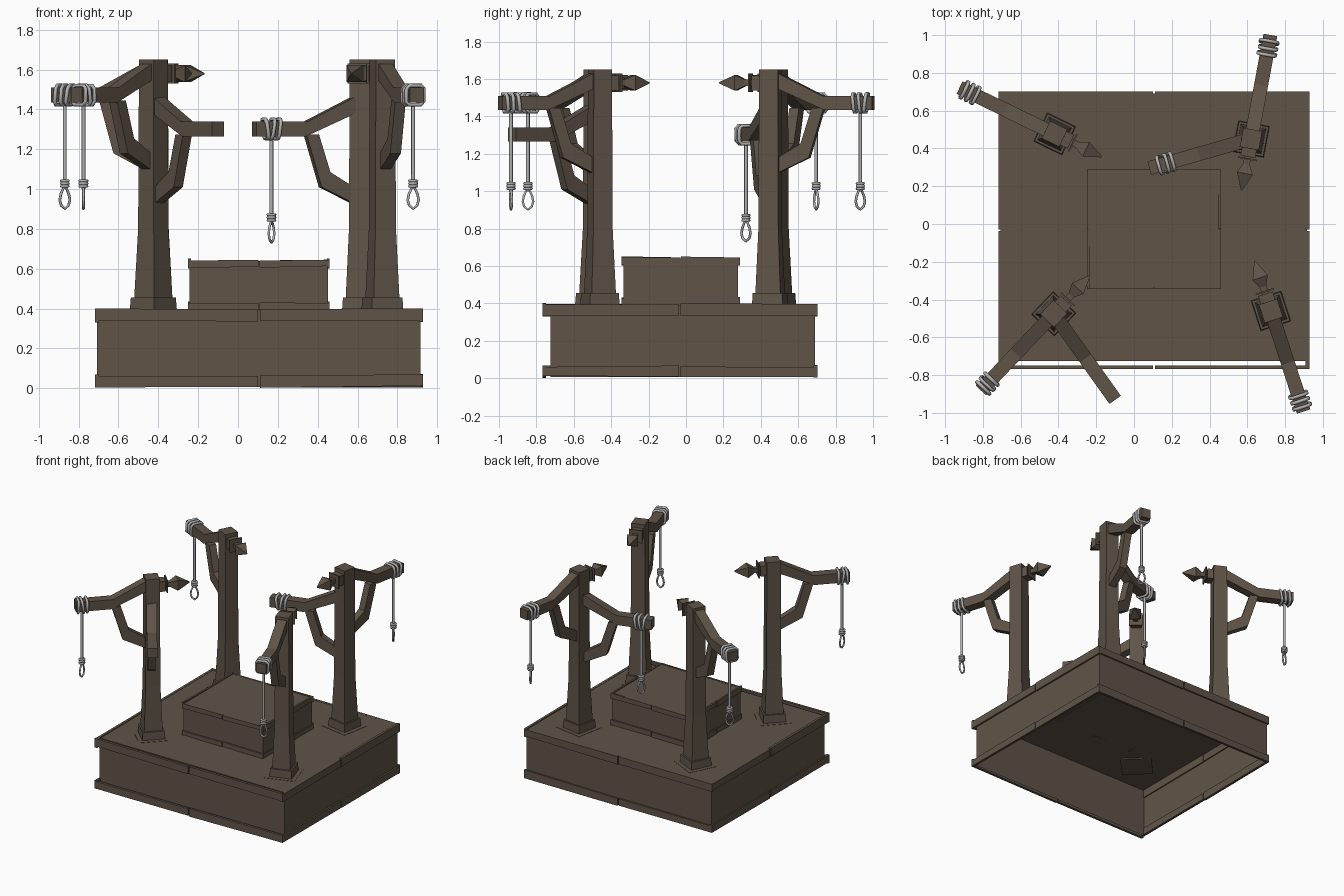
import bpy, bmesh, math, random
from mathutils import Matrix, Vector

if "Cube" in bpy.data.objects:
    bpy.data.objects.remove(bpy.data.objects["Cube"])

random.seed(4)


def material(name, rgb):
    m = bpy.data.materials.new(name)
    m.diffuse_color = (*rgb, 1)
    m.use_nodes = True
    m.node_tree.nodes["Principled BSDF"].inputs["Base Color"].default_value = m.diffuse_color
    return m


WOOD = material("dark_wood", (0.115, 0.088, 0.064))
ROPE = material("grey_rope", (0.45, 0.45, 0.45))


def finish(name, bm, mat, M=Matrix()):
    bmesh.ops.recalc_face_normals(bm, faces=bm.faces)
    me = bpy.data.meshes.new(name)
    bm.to_mesh(me)
    bm.free()
    me.materials.append(mat)
    ob = bpy.data.objects.new(name, me)
    ob.matrix_world = M
    bpy.context.collection.objects.link(ob)
    return ob


def loft(name, rings, M=Matrix(), open_bottom=False):
    """Skin a list of equally long vertex rings, capping the ends."""
    bm = bmesh.new()
    vs = [[bm.verts.new(p) for p in r] for r in rings]
    n = len(vs[0])
    for a, b in zip(vs, vs[1:]):
        for i in range(n):
            bm.faces.new((a[i], a[(i + 1) % n], b[(i + 1) % n], b[i]))
    if not open_bottom:
        bm.faces.new(vs[0])
    bm.faces.new(vs[-1])
    return finish(name, bm, WOOD, M)


def rect(x0, x1, y0, y1, z):
    return [(x0, y0, z), (x1, y0, z), (x1, y1, z), (x0, y1, z)]


def square_z(h, z):
    return rect(-h, h, -h, h, z)


def square_x(h, x, z):
    return [(x, -h, z - h), (x, h, z - h), (x, h, z + h), (x, -h, z + h)]


def prism(name, outline, width, M):
    """Side profile in (radius, z), extruded across the arm."""
    loft(name, [[(r, s * width / 2, z) for r, z in outline] for s in (-1, 1)], M)


def tube(name, paths, radius, M):
    """Rope strands: list of (points, closed)."""
    cu = bpy.data.curves.new(name, 'CURVE')
    cu.dimensions = '3D'
    cu.bevel_depth = radius
    cu.bevel_resolution = 1
    cu.use_fill_caps = True
    for pts, closed in paths:
        s = cu.splines.new('POLY')
        s.points.add(len(pts) - 1)
        for p, q in zip(s.points, pts):
            p.co = (*q, 1)
        s.use_cyclic_u = closed
    tmp = bpy.data.objects.new("tmp", cu)
    bpy.context.collection.objects.link(tmp)
    dg = bpy.context.evaluated_depsgraph_get()
    me = bpy.data.meshes.new_from_object(tmp.evaluated_get(dg))
    bpy.data.objects.remove(tmp)
    me.materials.clear()
    me.materials.append(ROPE)
    for f in me.polygons:
        f.use_smooth = True
    ob = bpy.data.objects.new(name, me)
    ob.matrix_world = M
    bpy.context.collection.objects.link(ob)


def trim(name, x0, x1, y0, y1, t, z0, z1):
    """Two uneven boards along each of four sides, outer edge on the rectangle."""
    j = lambda: random.uniform(-0.006, 0.006)
    sides = [((x0, y0), (x1, y0), (0, 1)), ((x0, y1), (x1, y1), (0, -1)),
             ((x0, y0), (x0, y1), (1, 0)), ((x1, y0), (x1, y1), (-1, 0))]
    for k, (a, b, n) in enumerate(sides):
        a, b, n = Vector(a), Vector(b), Vector(n) * t
        for h in (0, 1):
            ends = []
            for f in ((0, 0.497), (0.503, 1))[h]:
                p = a.lerp(b, f)
                q = p + n
                lo, hi = max(0.002, z0 + j()), z1 + j()
                ends.append([(*p, lo), (*q, lo), (*q, hi), (*p, hi)])
            loft(f"{name}_{k}_{h}", ends)


# Platform, open underneath, and the raised block on it
loft("platform", [rect(-0.707, 0.915, -0.725, 0.69, z) for z in (0.006, 0.392)], open_bottom=True)
trim("platform_bottom_trim", -0.718, 0.928, -0.768, 0.702, 0.02, 0.008, 0.066)
trim("platform_top_trim", -0.718, 0.928, -0.768, 0.702, 0.02, 0.335, 0.397)
loft("raised_block", [rect(-0.243, 0.452, -0.335, 0.278, z) for z in (0.39, 0.64)])
trim("block_bottom_trim", -0.25, 0.46, -0.345, 0.288, 0.014, 0.392, 0.43)
trim("block_top_trim", -0.25, 0.46, -0.345, 0.288, 0.014, 0.608, 0.646)

ARM = [(0.56, 1.435), (0.56, 1.51), (0.29, 1.51), (0.03, 1.64), (0.03, 1.555), (0.30, 1.435)]
BRACE = [(0.23, 1.445), (0.295, 1.445), (0.215, 1.18), (0.03, 1.09), (0.03, 1.17), (0.17, 1.255)]


def noose(name, M, r, loop_angle):
    """Rope wound round the arm end, hanging strand, knot and loop."""
    wraps = []
    for k in range(3):
        x = r - 0.032 + 0.032 * k
        lean = random.uniform(-0.008, 0.008)
        h, c = 0.046, 0.030
        ring = [(h, c), (c, h), (-c, h), (-h, c), (-h, -c), (-c, -h), (c, -h), (h, -c)]
        wraps.append(([(x + lean * z / h, y, 1.472 + z * 1.05) for y, z in ring], True))
    tube(name + "_wrap", wraps, 0.010, M)
    tube(name + "_strand", [([(r, 0, 1.43), (r, 0, 1.0)], False)], 0.010, M)
    # knot and loop turn independently of the arm
    p = M @ Vector((r, 0, 0))
    L = Matrix.Translation(p) @ Matrix.Rotation(math.radians(loop_angle), 4, 'Z')
    knot = []
    for z in (1.014, 1.028, 1.042):
        knot.append(([(0.018 * math.cos(a * math.pi / 4), 0.018 * math.sin(a * math.pi / 4), z)
                      for a in range(8)], True))
    tube(name + "_knot", knot, 0.008, L)
    half = [(0.006, 1.01), (0.022, 0.975), (0.028, 0.945), (0.02, 0.918)]
    loop = [(x, 0, z) for x, z in half] + [(0, 0, 0.902)] + [(-x, 0, z) for x, z in half[::-1]]
    tube(name + "_loop", [(loop, True)], 0.007, L)


def post(name, x, y, angle, arms):
    """arms: (angle, drop, rope radius or None, loop angle)."""
    T = Matrix.Translation((x, y, 0))
    M = T @ Matrix.Rotation(math.radians(angle), 4, 'Z')
    loft(name + "_footing", [square_z(0.115, z) for z in (0.383, 0.394)], M)
    loft(name + "_base", [square_z(h, z) for h, z in ((0.084, 0.385), (0.08, 0.455))], M)
    loft(name + "_shaft", [square_z(h, z) for h, z in
                           ((0.068, 0.45), (0.054, 0.80), (0.051, 1.65))], M)
    # spearhead peg on the side away from the main arm
    S = M @ Matrix.Rotation(math.pi, 4, 'Z')
    z = 1.58
    loft(name + "_peg_block", [square_x(0.04, q, z) for q in (0.04, 0.095)], S)
    loft(name + "_peg_washer", [square_x(0.05, q, z) for q in (0.103, 0.111)], S)
    loft(name + "_peg_neck", [square_x(0.018, q, z) for q in (0.09, 0.15)], S)
    loft(name + "_peg_spike", [square_x(h, q, z) for h, q in
                               ((0.018, 0.135), (0.042, 0.185), (0.003, 0.278))], S)
    for i, (a, drop, r, la) in enumerate(arms):
        A = T @ Matrix.Translation((0, 0, -drop)) @ Matrix.Rotation(math.radians(a), 4, 'Z')
        prism(f"{name}_arm_{i}", ARM, 0.074, A)
        prism(f"{name}_brace_{i}", BRACE, 0.056, A)
        if r:
            noose(f"{name}_rope_{i}", A, r, la)


# Four posts
post("back_left_post", -0.42, 0.477, 154, [(154, 0, 0.50, 25)])
post("back_right_post", 0.62, 0.45, 79.5, [(79.5, 0, 0.49, 118), (196, 0.17, 0.47, 60)])
post("front_left_post", -0.425, -0.475, 226.5, [(226.5, 0, 0.51, 90), (305.5, 0.17, None, 0)])
post("front_right_post", 0.725, -0.46, -72, [(-72, 0, 0.50, 10)])
